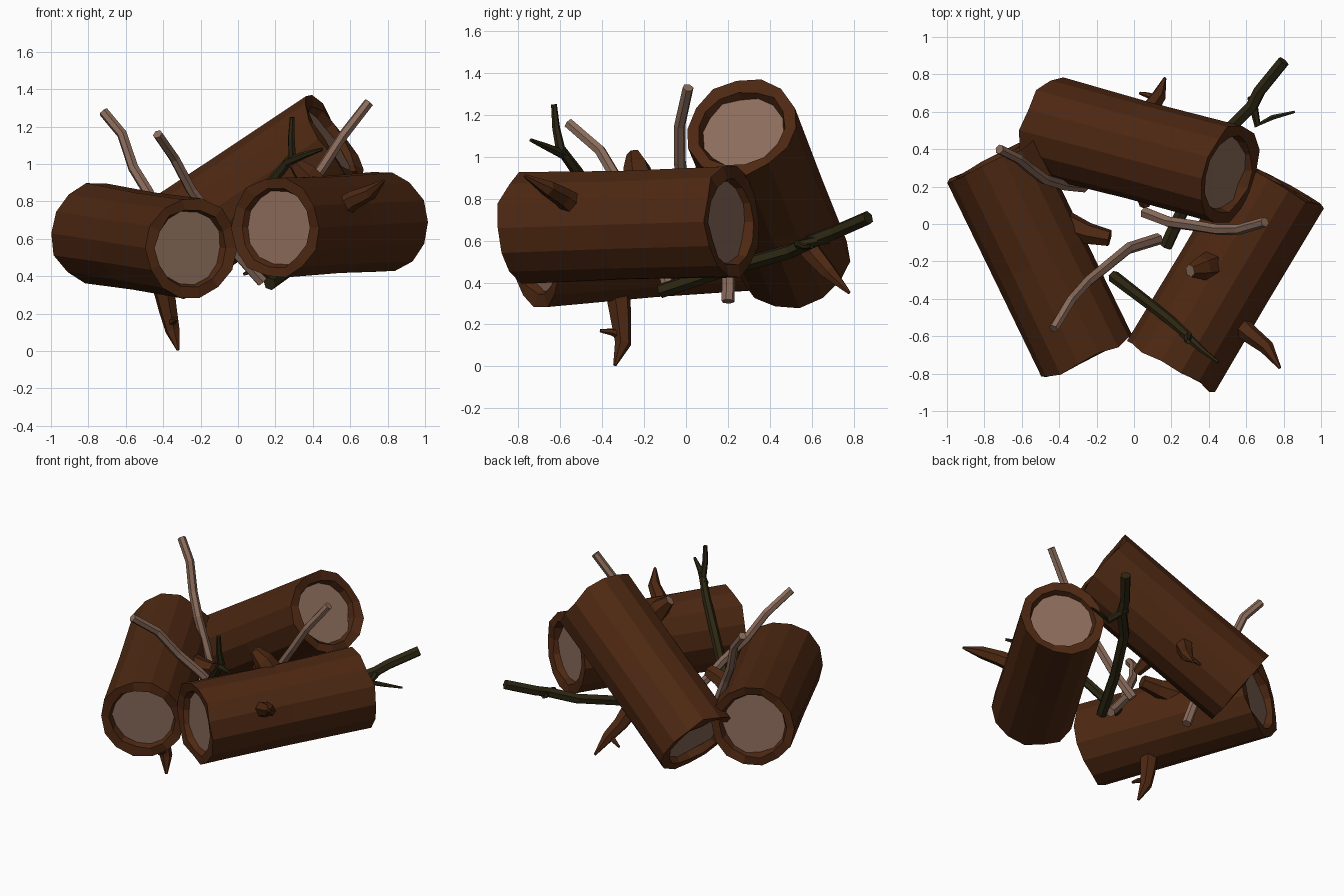
import bpy, bmesh, math, random
from mathutils import Vector

if "Cube" in bpy.data.objects:
    bpy.data.objects.remove(bpy.data.objects["Cube"])

random.seed(4)


def material(name, rgb):
    m = bpy.data.materials.new(name)
    m.diffuse_color = (*rgb, 1)
    m.use_nodes = True
    m.node_tree.nodes["Principled BSDF"].inputs["Base Color"].default_value = m.diffuse_color
    return m


BARK = material("brown bark", (0.075, 0.021, 0.006))
WOOD = material("pale wood", (0.26, 0.15, 0.105))
OLIVE = material("dark olive bark", (0.026, 0.020, 0.006))


def finish(bm, name, mats):
    bmesh.ops.recalc_face_normals(bm, faces=bm.faces[:])
    me = bpy.data.meshes.new(name)
    bm.to_mesh(me)
    bm.free()
    for m in mats:
        me.materials.append(m)
    ob = bpy.data.objects.new(name, me)
    bpy.context.collection.objects.link(ob)
    return ob


def bridge(bm, a, b, mat=0):
    n = len(a)
    for i in range(n):
        f = bm.faces.new((a[i], a[(i + 1) % n], b[(i + 1) % n], b[i]))
        f.material_index = mat


# Log: bark cylinder, thick rim, and a slightly sunken uneven cut face
def log(name, start, end, r=0.27, sides=14):
    p, q = Vector(start), Vector(end)
    d = (q - p).normalized()
    u = d.cross(Vector((0, 0, 1))).normalized()
    v = d.cross(u)
    length = (q - p).length
    bm = bmesh.new()

    def ring(t, rad, jitter, wobble):
        out = []
        for i in range(sides):
            a = 2 * math.pi * i / sides
            rr = rad * (1 + random.uniform(-wobble, wobble))
            tt = t + random.uniform(-jitter, jitter)
            out.append(bm.verts.new(p + d * tt + (u * math.cos(a) + v * math.sin(a)) * rr))
        return out

    outer = [ring(0, r, 0.015, 0.02), ring(length * 0.5, r * 0.985, 0, 0.01),
             ring(length, r, 0.015, 0.02)]
    bridge(bm, outer[0], outer[1])
    bridge(bm, outer[1], outer[2])
    for rim, t, s in ((outer[0], 0, 1), (outer[2], length, -1)):
        lip = ring(t + s * 0.005, r * 0.79, 0.01, 0.03)
        sunk = ring(t + s * 0.045, r * 0.74, 0.012, 0.02)
        bridge(bm, rim, lip)
        bridge(bm, lip, sunk)
        bm.faces.new(sunk).material_index = 1
    return finish(bm, name, (BARK, WOOD))


# Stick: tapered tube along a bent path
def stick(name, path, radii, mat, sides=6, end_mat=None):
    pts = [Vector(c) for c in path]
    bm = bmesh.new()
    d0 = (pts[1] - pts[0]).normalized()
    u = d0.orthogonal().normalized()
    rings = []
    for k, p in enumerate(pts):
        d = (pts[min(k + 1, len(pts) - 1)] - pts[max(k - 1, 0)]).normalized()
        u = (u - d * u.dot(d)).normalized()
        v = d.cross(u)
        t = k / (len(pts) - 1) * (len(radii) - 1)
        i = min(int(t), len(radii) - 2)
        r = radii[i] + (radii[i + 1] - radii[i]) * (t - i)
        rings.append([bm.verts.new(p + r * (u * math.cos(2 * math.pi * j / sides)
                                            + v * math.sin(2 * math.pi * j / sides)))
                      for j in range(sides)])
    for a, b in zip(rings, rings[1:]):
        bridge(bm, a, b)
    bm.faces.new(rings[0])
    bm.faces.new(rings[-1]).material_index = 1
    return finish(bm, name, (mat, end_mat or mat))


# Three large logs
log("left_log", (-0.25, -0.71, 0.55), (-0.76, 0.34, 0.63))
log("right_log", (0.20, -0.76, 0.66), (0.78, 0.22, 0.69))
log("leaning_log", (-0.45, 0.52, 0.50), (0.51, 0.265, 1.14))

# Three pale peeled sticks
pale = (0.032, 0.027)
stick("pale_stick_left", [(-0.27, 0.20, 0.31), (-0.38, 0.21, 0.62), (-0.48, 0.24, 0.85),
      (-0.56, 0.30, 0.98), (-0.62, 0.35, 1.16), (-0.72, 0.40, 1.28)], pale, WOOD)
stick("pale_stick_front", [(0.13, -0.08, 0.37), (-0.03, -0.13, 0.55), (-0.14, -0.22, 0.72),
      (-0.25, -0.31, 0.86), (-0.34, -0.41, 1.03), (-0.43, -0.56, 1.16)], pale, WOOD)
stick("pale_stick_right", [(0.06, 0.06, 0.44), (0.19, 0.01, 0.62), (0.33, -0.01, 0.81),
      (0.45, -0.03, 0.98), (0.56, -0.03, 1.15), (0.70, 0.01, 1.33)], pale, WOOD)

# Two dark forked branches, each with a side twig
stick("dark_branch_front", [(-0.11, -0.28, 0.55), (0.06, -0.41, 0.77), (0.20, -0.52, 0.93),
      (0.29, -0.60, 1.04), (0.285, -0.62, 1.14), (0.29, -0.63, 1.25)], (0.034, 0.026, 0.014), OLIVE)
stick("dark_twig_front", [(0.26, -0.58, 1.01), (0.36, -0.67, 1.05), (0.45, -0.74, 1.08)],
      (0.026, 0.009), OLIVE)
stick("dark_branch_back", [(0.17, -0.12, 0.36), (0.31, 0.18, 0.46), (0.50, 0.50, 0.55),
      (0.63, 0.63, 0.61), (0.67, 0.71, 0.64), (0.80, 0.87, 0.71)], (0.036, 0.034), OLIVE)
stick("dark_twig_back", [(0.63, 0.68, 0.61), (0.66, 0.53, 0.58), (0.74, 0.57, 0.57),
      (0.86, 0.60, 0.57)], (0.026, 0.018, 0.007), OLIVE)

# Pointed bark spurs on the outer side of each log
spurs = {
    "left": [(-0.41, -0.33, 0.40), (-0.375, -0.31, 0.22), (-0.35, -0.30, 0.11), (-0.32, -0.34, 0.005)],
    "right": [(0.52, -0.50, 0.74), (0.62, -0.59, 0.81), (0.71, -0.66, 0.85), (0.78, -0.77, 0.91)],
    "leaning": [(0.03, 0.52, 0.66), (0.08, 0.61, 0.53), (0.13, 0.68, 0.45), (0.165, 0.78, 0.35)],
}
for n, path in spurs.items():
    stick(n + "_log_spur", path, (0.065, 0.05, 0.04, 0.008), BARK)
stick("left_log_thorn", [(-0.36, -0.31, 0.15), (-0.34, -0.36, 0.165), (-0.33, -0.41, 0.17)],
      (0.025, 0.008), BARK)
stick("leaning_log_thorn", [(0.12, 0.67, 0.45), (0.07, 0.69, 0.43), (0.03, 0.70, 0.41)],
      (0.022, 0.008), BARK)

# Short broken stubs on the inner or upper side
stick("left_log_stub", [(-0.38, 0.0, 0.64), (-0.25, -0.05, 0.67), (-0.13, -0.075, 0.69)],
      (0.08, 0.06, 0.045), BARK)
stick("right_log_stub", [(0.42, -0.22, 0.86), (0.36, -0.235, 0.95), (0.30, -0.25, 1.01)],
      (0.085, 0.065, 0.035), BARK, end_mat=WOOD)
stick("leaning_log_stub", [(0.03, 0.25, 0.70), (0.05, 0.17, 0.65), (0.06, 0.10, 0.61)],
      (0.06, 0.045, 0.03), BARK)
